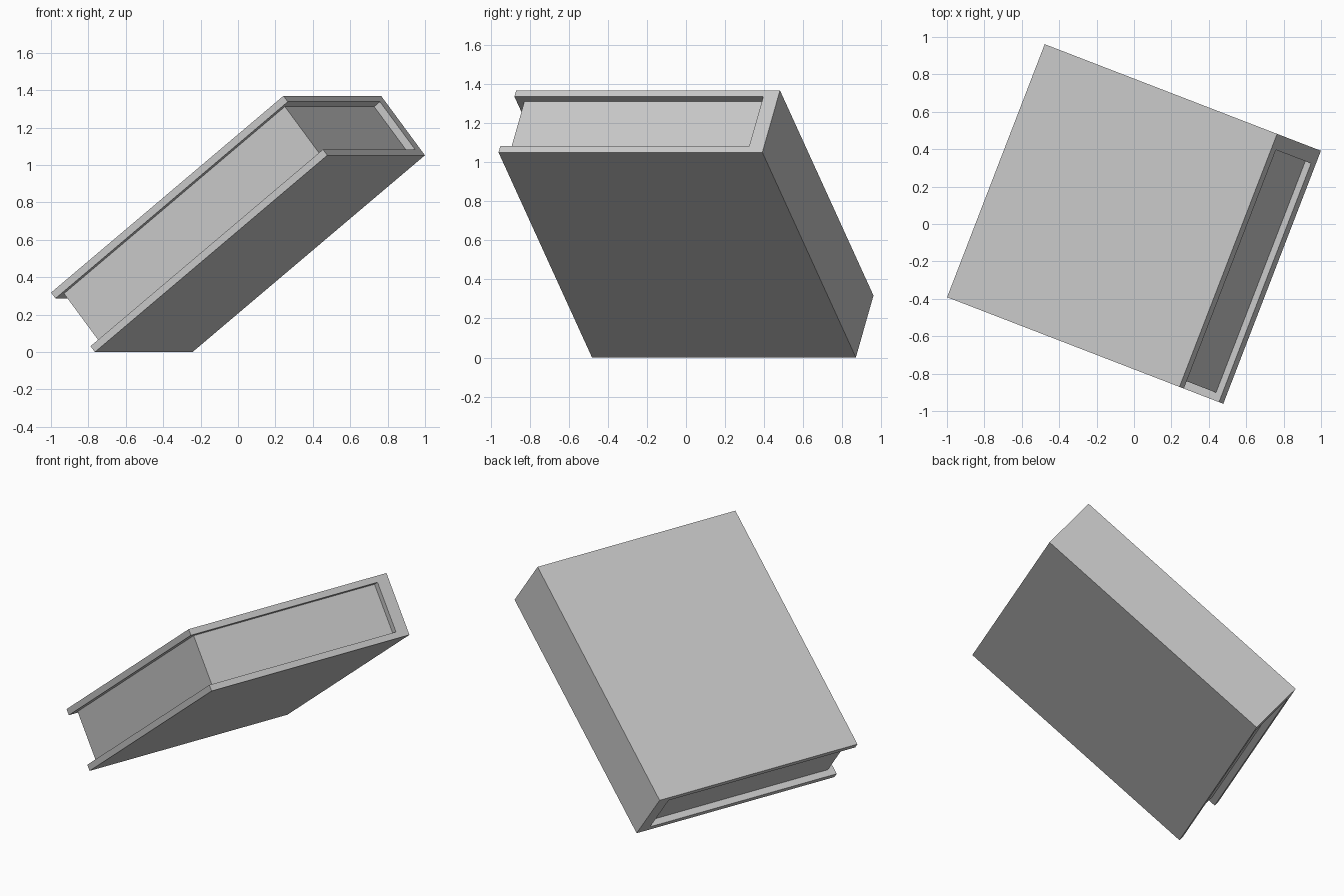
import bpy
import bmesh
from math import radians
from mathutils import Matrix

cube = bpy.data.objects.get("Cube")
if cube:
    bpy.data.objects.remove(cube, do_unlink=True)

# Book dimensions
HEIGHT, WIDTH, THICK = 1.697, 1.45, 0.405
BOARD, SPINE, LIP = 0.04, 0.082, 0.042

grey = bpy.data.materials.new("plain grey")
grey.use_nodes = True
grey.diffuse_color = (0.58, 0.58, 0.58, 1)
grey.node_tree.nodes["Principled BSDF"].inputs["Base Color"].default_value = (0.58, 0.58, 0.58, 1)

# The closed book leans up on one corner edge
tilt = Matrix.Rotation(radians(-21.1), 4, "Z") @ Matrix.Rotation(radians(-38.3), 4, "Y")


def extrude_profile(name, profile, length):
    """Extrude a (y, z) outline along the book's height, centred."""
    bm = bmesh.new()
    face = bm.faces.new([bm.verts.new((-length / 2, y, z)) for y, z in profile])
    result = bmesh.ops.extrude_face_region(bm, geom=[face])
    moved = [v for v in result["geom"] if isinstance(v, bmesh.types.BMVert)]
    bmesh.ops.translate(bm, verts=moved, vec=(length, 0, 0))
    bmesh.ops.recalc_face_normals(bm, faces=bm.faces)
    mesh = bpy.data.meshes.new(name)
    bm.to_mesh(mesh)
    bm.free()
    mesh.materials.append(grey)
    obj = bpy.data.objects.new(name, mesh)
    bpy.context.collection.objects.link(obj)
    obj.matrix_world = tilt
    return obj


w, t = WIDTH / 2, THICK / 2
inner_y, inner_z = w - SPINE, t - BOARD

# Cover: two boards joined by the spine
cover = extrude_profile("book_cover", [
    (-w, -t), (w, -t), (w, t), (-w, t),
    (-w, inner_z), (inner_y, inner_z), (inner_y, -inner_z), (-w, -inner_z),
], HEIGHT)

# Page block, set back from the open edges
pages = extrude_profile("page_block", [
    (-w + LIP, -inner_z), (inner_y, -inner_z), (inner_y, inner_z), (-w + LIP, inner_z),
], HEIGHT - 2 * LIP)

# Stand the lowest edge on the ground
lowest = min((tilt @ v.co).z for v in cover.data.vertices)
for obj in (cover, pages):
    obj.location.z = -lowest
